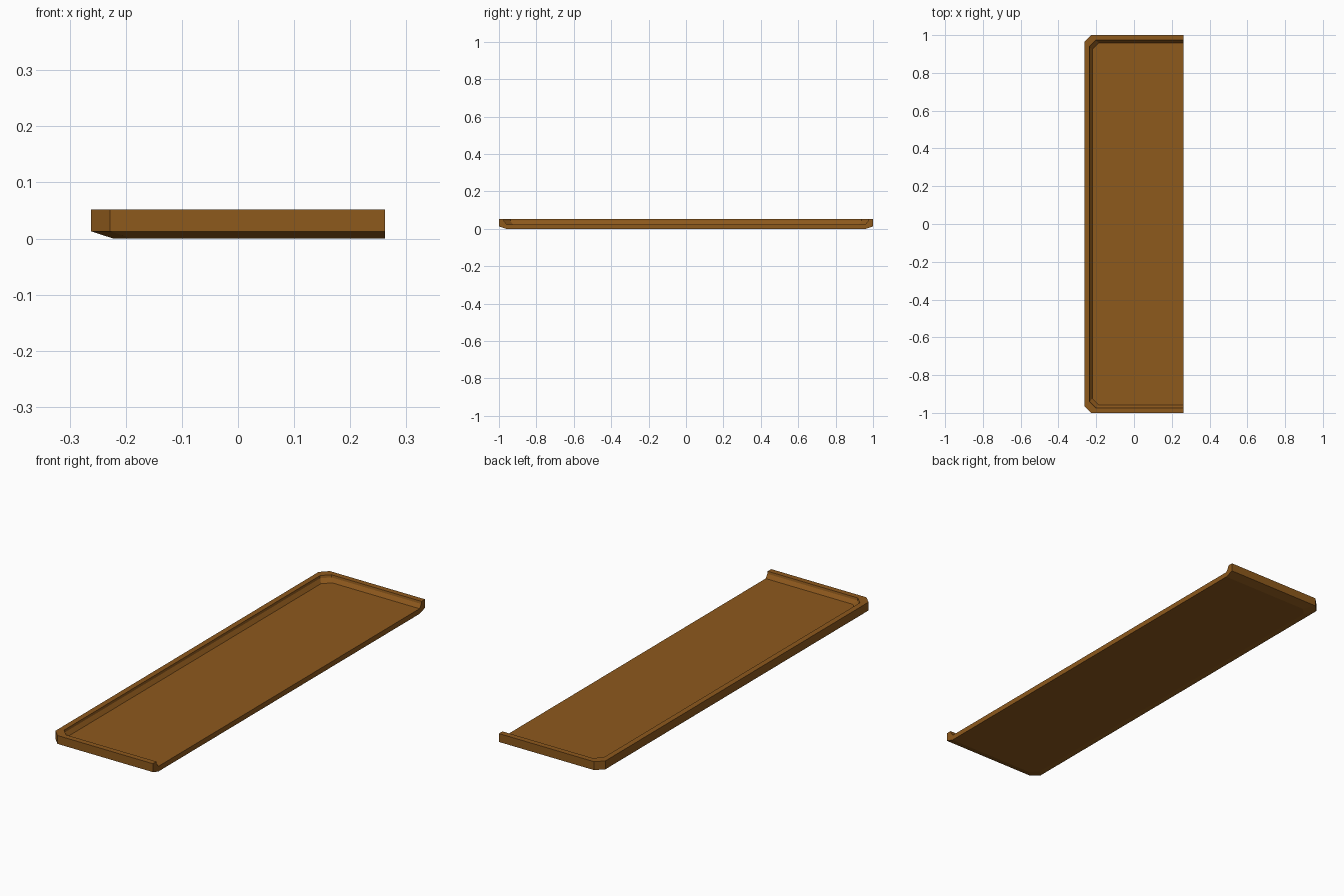
import bpy, bmesh

if "Cube" in bpy.data.objects:
    bpy.data.objects.remove(bpy.data.objects["Cube"])

X, Y = 0.262, 1.0      # half extents
CORNER = 0.034         # clipped corner leg

# Wall cross-section (inset from outline, height): underside -> rim -> floor
PROFILE = [(0.040, 0.0), (0.0, 0.013), (0.0, 0.052), (0.026, 0.052),
           (0.028, 0.041), (0.041, 0.024)]


def outline(inset):
    """Three-sided outline with clipped corners, open towards +x."""
    half = [(X, -Y + inset),
            (-X + CORNER + inset, -Y + inset),
            (-X + inset, -Y + CORNER + inset)]
    return half + [(x, -y) for x, y in reversed(half)]


def make_tray(name):
    bm = bmesh.new()
    rings = [[bm.verts.new((x, y, z)) for x, y in outline(d)] for d, z in PROFILE]
    # wall bands
    for a, b in zip(rings, rings[1:]):
        for i in range(len(a) - 1):
            bm.faces.new((a[i], a[i + 1], b[i + 1], b[i]))
    # underside, floor and flat cut end
    bm.faces.new(rings[0])
    bm.faces.new(rings[-1])
    bm.faces.new([r[0] for r in rings] + [r[-1] for r in reversed(rings)])
    bmesh.ops.recalc_face_normals(bm, faces=bm.faces)
    mesh = bpy.data.meshes.new(name)
    bm.to_mesh(mesh)
    bm.free()
    obj = bpy.data.objects.new(name, mesh)
    bpy.context.collection.objects.link(obj)
    return obj


# Half tray with raised rim
tray = make_tray("half_tray")
brown = bpy.data.materials.new("brown")
brown.diffuse_color = (0.27, 0.1, 0.012, 1.0)
brown.use_nodes = True
brown.node_tree.nodes["Principled BSDF"].inputs["Base Color"].default_value = brown.diffuse_color
tray.data.materials.append(brown)
